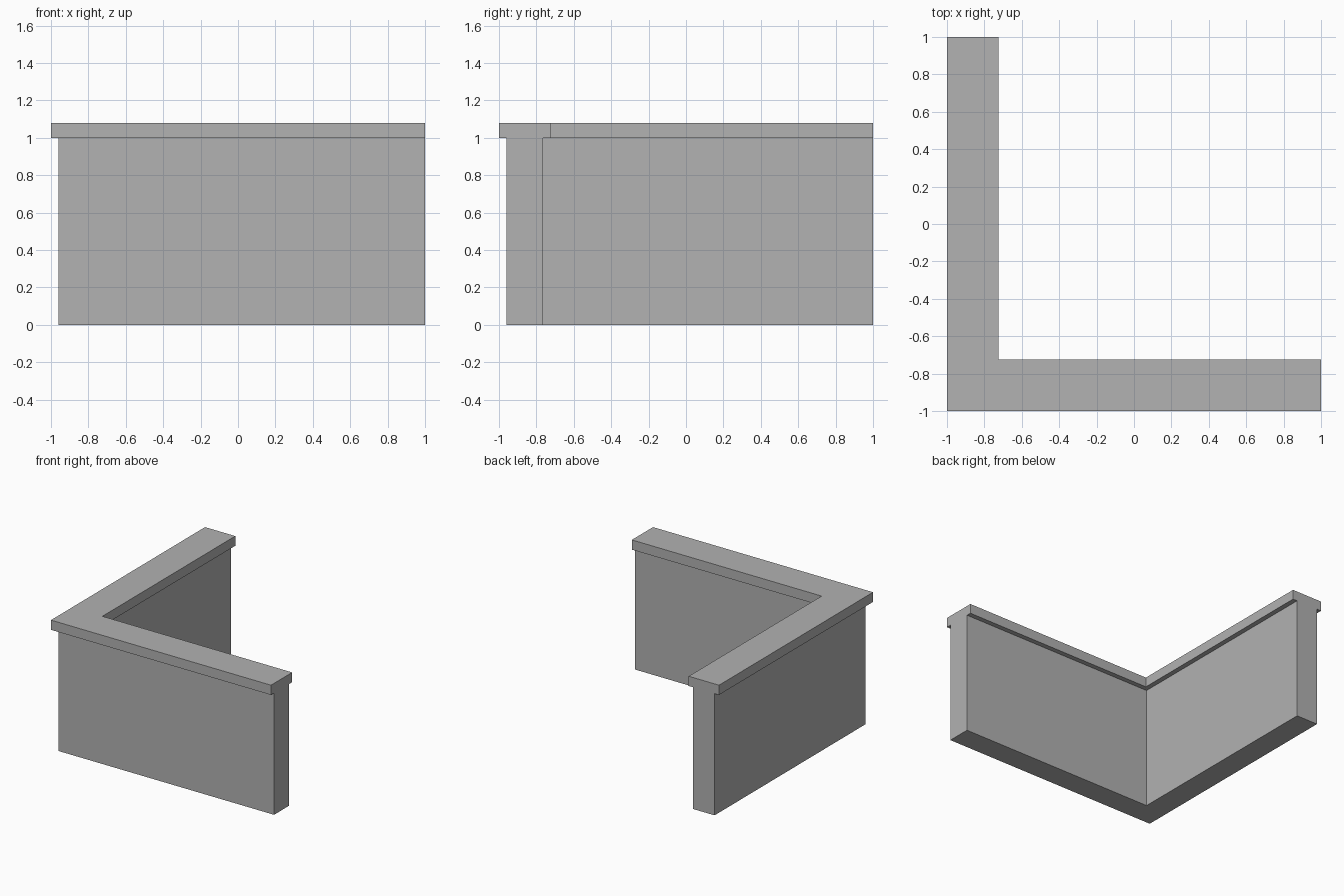
import bpy
import bmesh

cube = bpy.data.objects.get("Cube")
if cube:
    bpy.data.objects.remove(cube, do_unlink=True)

# Single concrete grey
grey = bpy.data.materials.new("concrete_grey")
grey.use_nodes = True
colour = (0.445, 0.445, 0.445, 1)
grey.diffuse_color = colour
grey.node_tree.nodes["Principled BSDF"].inputs["Base Color"].default_value = colour


def corner_prism(name, outer, inner, bottom, top, end=1.0):
    """L-shaped prism whose two arms run along +x and +y from one corner."""
    outline = [(outer, outer), (end, outer), (end, inner),
               (inner, inner), (inner, end), (outer, end)]
    bm = bmesh.new()
    base = bm.faces.new([bm.verts.new((x, y, bottom)) for x, y in outline])
    extruded = bmesh.ops.extrude_face_region(bm, geom=[base], use_keep_orig=True)
    raised = [v for v in extruded["geom"] if isinstance(v, bmesh.types.BMVert)]
    bmesh.ops.translate(bm, verts=raised, vec=(0, 0, top - bottom))
    bmesh.ops.recalc_face_normals(bm, faces=bm.faces)
    mesh = bpy.data.meshes.new(name)
    bm.to_mesh(mesh)
    bm.free()
    mesh.materials.append(grey)
    obj = bpy.data.objects.new(name, mesh)
    bpy.context.collection.objects.link(obj)
    return obj


# Upright wall, then the coping that overhangs both of its long sides
corner_prism("corner_wall", -0.96, -0.765, 0.0, 1.0)
corner_prism("wall_coping", -1.0, -0.725, 1.0, 1.08)
